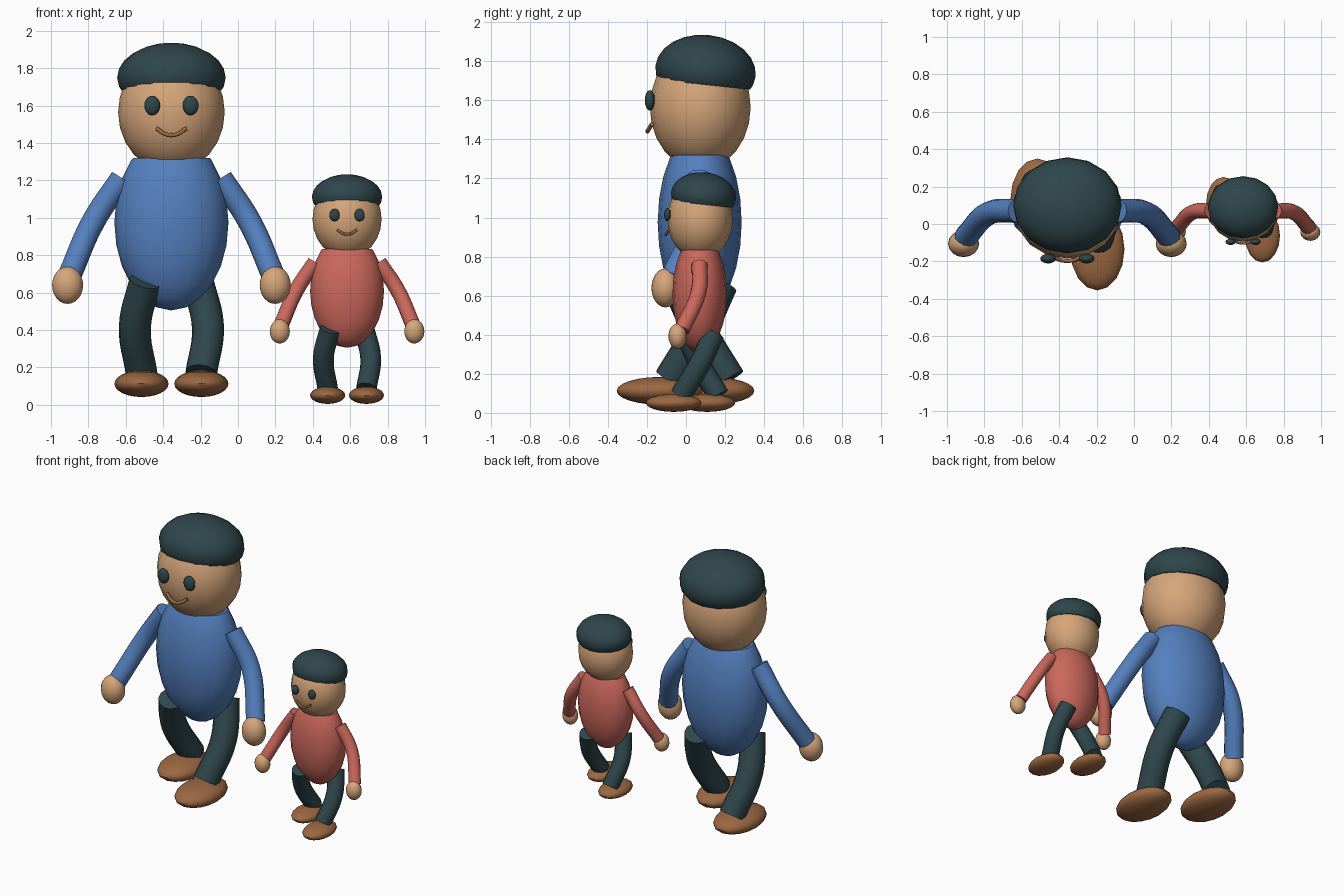
import bpy, bmesh, math
from mathutils import Matrix

cube = bpy.data.objects.get("Cube")
if cube:
    bpy.data.objects.remove(cube, do_unlink=True)


def material(name, rgb):
    m = bpy.data.materials.new(name)
    m.use_nodes = True
    m.diffuse_color = (*rgb, 1)
    m.node_tree.nodes["Principled BSDF"].inputs["Base Color"].default_value = (*rgb, 1)
    return m


SKIN = material("skin", (0.67, 0.38, 0.195))
DARK = material("dark_teal", (0.028, 0.062, 0.072))
BLUE = material("blue_shirt", (0.089, 0.216, 0.52))
RED = material("red_shirt", (0.60, 0.138, 0.107))
BROWN = material("shoe_brown", (0.33, 0.138, 0.054))


def finish(obj, mat, place):
    """Place the part, colour it and shade it smooth."""
    obj.data.transform(place)
    obj.data.materials.clear()
    obj.data.materials.append(mat)
    bpy.ops.object.select_all(action='DESELECT')
    obj.select_set(True)
    bpy.context.view_layer.objects.active = obj
    bpy.ops.object.shade_smooth_by_angle(angle=math.radians(40))


def ellipsoid(name, centre, radii, mat, place, tilt=0, keep_above=None, keep_below=None):
    """Ellipsoid, optionally cut flat at a height above or below its centre."""
    bm = bmesh.new()
    bmesh.ops.create_uvsphere(bm, u_segments=16, v_segments=12, radius=1)
    bm.transform(Matrix.Diagonal((*radii, 1)))
    for height, normal in ((keep_above, -1), (keep_below, 1)):
        if height is not None:
            geom = bm.verts[:] + bm.edges[:] + bm.faces[:]
            cut = bmesh.ops.bisect_plane(bm, geom=geom, plane_co=(0, 0, height),
                                         plane_no=(0, 0, normal), clear_outer=True)
            edges = [e for e in cut["geom_cut"] if isinstance(e, bmesh.types.BMEdge)]
            bmesh.ops.contextual_create(bm, geom=edges)
    bmesh.ops.recalc_face_normals(bm, faces=bm.faces)
    bm.transform(Matrix.Translation(centre) @ Matrix.Rotation(tilt, 4, 'X'))
    mesh = bpy.data.meshes.new(name)
    bm.to_mesh(mesh)
    bm.free()
    obj = bpy.data.objects.new(name, mesh)
    bpy.context.collection.objects.link(obj)
    finish(obj, mat, place)


def tube(name, points, radius, mat, place):
    """Round limb swept along a smooth curve."""
    curve = bpy.data.curves.new(name, 'CURVE')
    curve.dimensions = '3D'
    curve.bevel_depth = radius
    curve.bevel_resolution = 4
    curve.resolution_u = 6
    curve.use_fill_caps = True
    spline = curve.splines.new('BEZIER')
    spline.bezier_points.add(len(points) - 1)
    for bp, co in zip(spline.bezier_points, points):
        bp.co = co
        bp.handle_left_type = bp.handle_right_type = 'AUTO'
    obj = bpy.data.objects.new(name, curve)
    bpy.context.collection.objects.link(obj)
    bpy.ops.object.select_all(action='DESELECT')
    obj.select_set(True)
    bpy.context.view_layer.objects.active = obj
    bpy.ops.object.convert(target='MESH')
    finish(bpy.context.view_layer.objects.active, mat, place)


def figure(prefix, shirt, place):
    """Whole figure, built around x = 0 and y = 0."""
    # torso, head and cap
    ellipsoid(prefix + "_torso", (0, 0, 0.975), (0.305, 0.215, 0.47), shirt, place, keep_below=0.345)
    ellipsoid(prefix + "_head", (0, 0.003, 1.565), (0.285, 0.258, 0.32), SKIN, place)
    ellipsoid(prefix + "_cap", (0, 0.03, 1.75), (0.29, 0.258, 0.185), DARK, place,
              tilt=math.radians(-6), keep_above=-0.07)
    # mouth
    tube(prefix + "_mouth", [(-0.08, -0.245, 1.478), (-0.025, -0.265, 1.445),
                             (0.025, -0.265, 1.445), (0.08, -0.245, 1.478)], 0.011, BROWN, place)
    # paired parts; the legs cross, the left one stepping forward and the right one back
    for side, s, foot in (("left", 1, -0.205), ("right", -1, 0.06)):
        n = f"{prefix}_{side}_"
        ellipsoid(n + "eye", (s * 0.103, -0.255, 1.6), (0.042, 0.026, 0.052), DARK, place)
        tube(n + "arm", [(s * 0.265, 0, 1.21), (s * 0.415, -0.01, 0.985),
                         (s * 0.545, -0.14, 0.69)], 0.063, shirt, place)
        ellipsoid(n + "hand", (s * 0.555, -0.175, 0.64), (0.083, 0.072, 0.1), SKIN, place)
        tube(n + "leg", [(s * 0.14, s * 0.11, 0.66), (s * 0.195, 0, 0.42),
                         (s * 0.16, -s * 0.15, 0.17)], 0.086, DARK, place)
        ellipsoid(n + "shoe", (s * 0.16, foot, 0.113), (0.145, 0.22, 0.071), BROWN, place)


figure("adult", BLUE, Matrix.Translation((-0.356, 0.07, 0)))
figure("child", RED, Matrix.Translation((0.583, 0.07, -0.022)) @ Matrix.Scale(0.648, 4))
